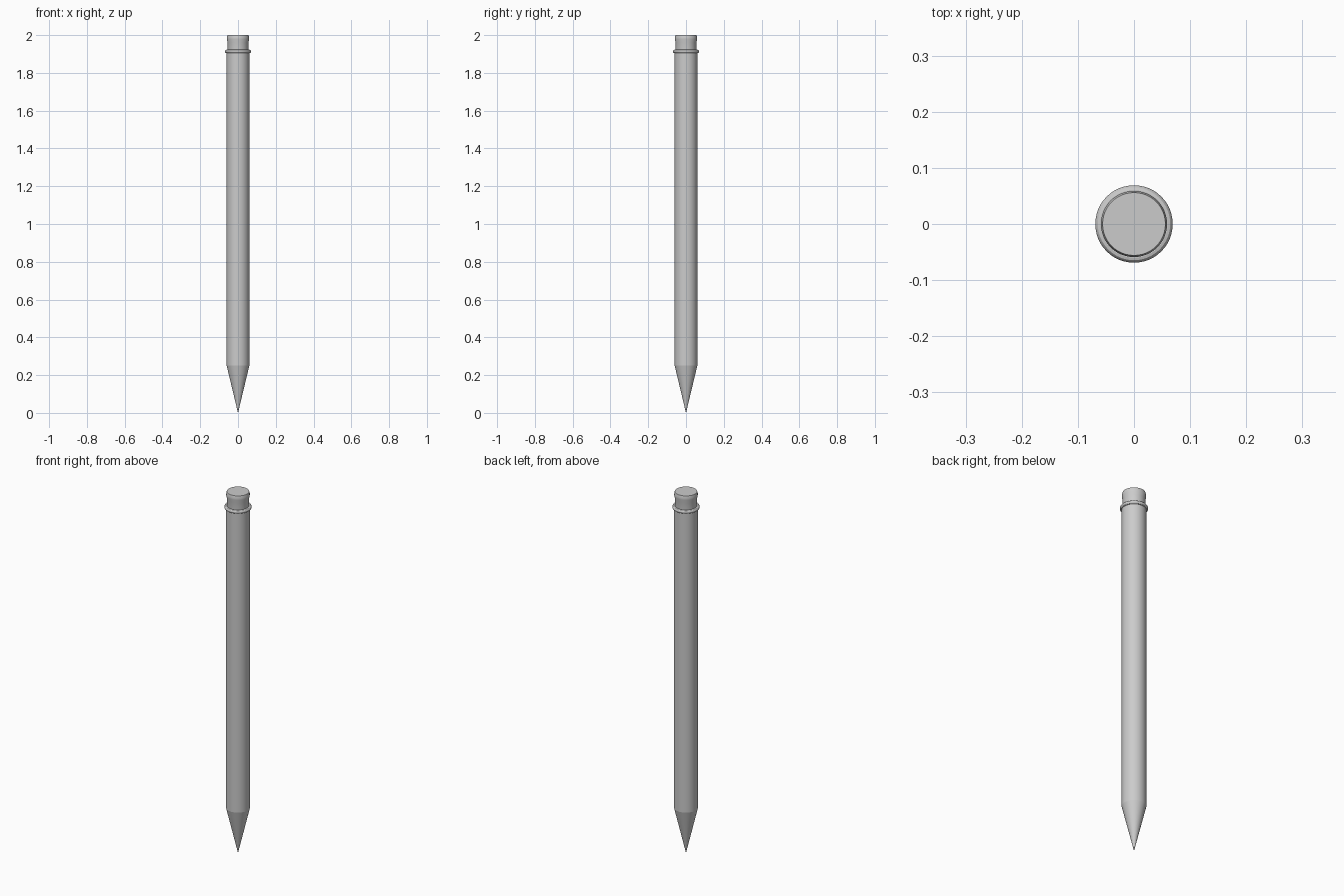
import bpy, bmesh, math

if "Cube" in bpy.data.objects:
    bpy.data.objects.remove(bpy.data.objects["Cube"])

def lathe(name, profile, n=48):
    """Revolve (radius, z) points around z; radius 0 closes to a pole."""
    bm = bmesh.new()
    rings = []
    for r, z in profile:
        if r == 0:
            rings.append([bm.verts.new((0, 0, z))] * n)
        else:
            rings.append([bm.verts.new((r * math.cos(2 * math.pi * i / n),
                                        r * math.sin(2 * math.pi * i / n), z)) for i in range(n)])
    for a, b in zip(rings, rings[1:]):
        for i in range(n):
            j = (i + 1) % n
            bm.faces.new(list(dict.fromkeys((a[i], a[j], b[j], b[i]))))
    bmesh.ops.recalc_face_normals(bm, faces=bm.faces)
    me = bpy.data.meshes.new(name)
    bm.to_mesh(me)
    bm.free()
    ob = bpy.data.objects.new(name, me)
    bpy.context.collection.objects.link(ob)
    smooth(ob)
    return ob

def smooth(ob):
    bpy.ops.object.select_all(action='DESELECT')
    ob.select_set(True)
    bpy.context.view_layer.objects.active = ob
    bpy.ops.object.shade_smooth_by_angle(angle=math.radians(30))

# Sharpened point
lathe("sharpened_tip", [(0, 0), (0.003, 0.012), (0.06, 0.25), (0, 0.25)])

# Long round shaft
lathe("shaft", [(0, 0.25), (0.06, 0.25), (0.06, 1.915), (0, 1.915)])

# Collar ring
bpy.ops.mesh.primitive_torus_add(major_radius=0.06, minor_radius=0.009,
                                 major_segments=48, minor_segments=12, location=(0, 0, 1.914))
ring = bpy.context.object
ring.name = "collar_ring"
smooth(ring)

# Slightly flared end plug with a bevelled rim
lathe("end_plug", [(0, 1.9), (0.055, 1.9), (0.055, 1.96), (0.059, 1.978),
                   (0.059, 1.988), (0.056, 2.0), (0, 2.0)])
